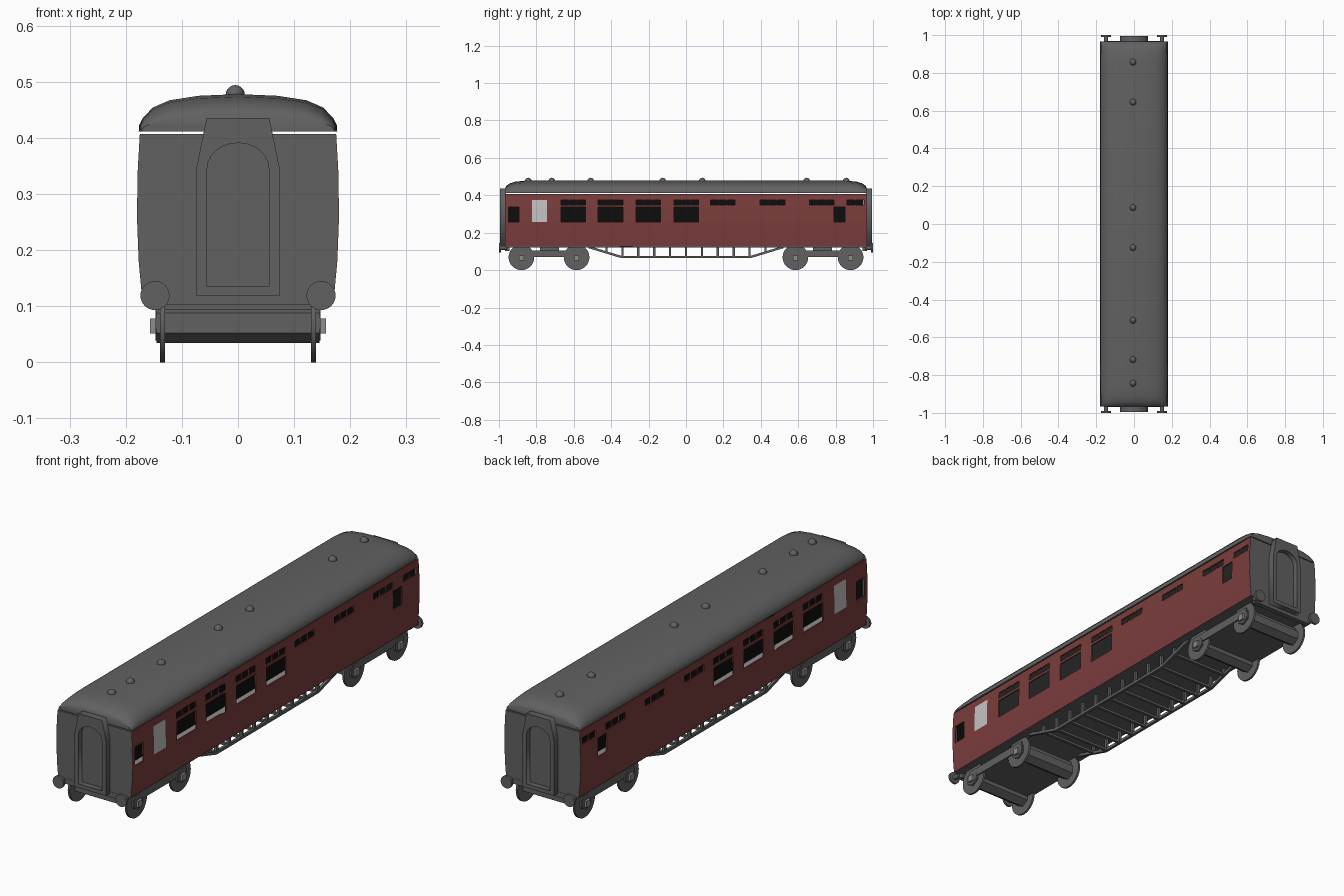
import bpy, bmesh, math
from mathutils import Vector, Matrix

if "Cube" in bpy.data.objects:
    bpy.data.objects.remove(bpy.data.objects["Cube"])


def mat(name, *c):
    m = bpy.data.materials.new(name)
    m.diffuse_color = (*c, 1)
    m.use_nodes = True
    m.node_tree.nodes["Principled BSDF"].inputs["Base Color"].default_value = m.diffuse_color
    return m


RED = mat("maroon paint", 0.20, 0.046, 0.046)
GREY = mat("dark grey", 0.12, 0.12, 0.12)
BLACK = mat("black", 0.004, 0.004, 0.004)
PALE = mat("frosted glass", 0.55, 0.55, 0.55)
LIGHT = mat("light grey", 0.27, 0.27, 0.27)


def make(name, bm, *mats, smooth=False):
    me = bpy.data.meshes.new(name)
    bm.to_mesh(me)
    bm.free()
    ob = bpy.data.objects.new(name, me)
    bpy.context.collection.objects.link(ob)
    for m in mats:
        me.materials.append(m)
    if smooth:
        bpy.ops.object.select_all(action='DESELECT')
        ob.select_set(True)
        bpy.context.view_layer.objects.active = ob
        bpy.ops.object.shade_smooth_by_angle(angle=math.radians(35))
    return ob


def add_box(bm, x0, x1, y0, y1, z0, z1):
    m = Matrix.Translation(((x0 + x1) / 2, (y0 + y1) / 2, (z0 + z1) / 2))
    bmesh.ops.create_cube(bm, size=1, matrix=m @ Matrix.Diagonal((abs(x1 - x0), abs(y1 - y0), z1 - z0, 1)))


def add_rod(bm, a, b, r, n=24, square=False):
    # cylinder (or square bar) from a to b
    a, b = Vector(a), Vector(b)
    rot = (b - a).to_track_quat('Z', 'Y').to_matrix().to_4x4()
    m = Matrix.Translation((a + b) / 2) @ rot
    if square:
        bmesh.ops.create_cube(bm, size=1, matrix=m @ Matrix.Diagonal((2 * r, 2 * r, (b - a).length, 1)))
    else:
        bmesh.ops.create_cone(bm, cap_ends=True, segments=n, radius1=r, radius2=r,
                              depth=(b - a).length, matrix=m)


def box(name, m, *d):
    bm = bmesh.new()
    add_box(bm, *d)
    return make(name, bm, m)


# Gently bowed body profile: (height, half width)
PROFILE = [(0.126, 0.172), (0.18, 0.177), (0.257, 0.180), (0.337, 0.179), (0.407, 0.175)]


def half_width(z):
    for (z0, x0), (z1, x1) in zip(PROFILE, PROFILE[1:]):
        if z <= z1 + 1e-6:
            return x0 + (x1 - x0) * (z - z0) / (z1 - z0)
    return PROFILE[-1][1]


# Window openings: (y0, y1, z0, z1)
openings = [(-0.95, -0.893, 0.257, 0.337), (0.79, 0.85, 0.257, 0.337)]
saloon = (-0.668, -0.47, -0.267, -0.064)
openings += [(y, y + 0.132, 0.257, 0.337) for y in saloon]
for y in saloon + (0.13, 0.396, 0.66):
    openings += [(y + i * 0.0455, y + i * 0.0455 + 0.041, 0.348, 0.376) for i in range(3)]
openings += [(0.861, 0.903, 0.348, 0.376), (0.909, 0.952, 0.348, 0.376)]
frosted = (-0.823, -0.743, 0.257, 0.376)


def inside(y, z, w):
    return w[0] < y < w[1] and w[2] < z < w[3]


# Side walls: a grid of panels with the windows left out
ys = sorted({-0.966, 0.966, *[v for w in openings + [frosted] for v in w[:2]]})
zs = [0.126, 0.18, 0.257, 0.337, 0.348, 0.376, 0.407]
for s, side in ((1, "right"), (-1, "left")):
    bm = bmesh.new()
    V = [[bm.verts.new((s * half_width(z), y, z)) for z in zs] for y in ys]
    for i in range(len(ys) - 1):
        for j in range(len(zs) - 1):
            yc, zc = (ys[i] + ys[i + 1]) / 2, (zs[j] + zs[j + 1]) / 2
            if any(inside(yc, zc, w) for w in openings):
                continue
            q = [V[i][j], V[i + 1][j], V[i + 1][j + 1], V[i][j + 1]]
            f = bm.faces.new(q if s > 0 else q[::-1])
            f.material_index = 2 if inside(yc, zc, frosted) else 0
    bmesh.ops.delete(bm, geom=[v for v in bm.verts if not v.link_faces], context='VERTS')
    wall = make(side + "_wall", bm, RED, BLACK, PALE, PALE)
    mod = wall.modifiers.new("thickness", 'SOLIDIFY')
    mod.thickness, mod.offset, mod.material_offset = 0.006, -1, 1

# Interior and floor
box("inner_partition", BLACK, -0.004, 0.004, -0.95, 0.95, 0.137, 0.406)
box("inner_floor", LIGHT, -0.165, 0.165, -0.95, 0.95, 0.133, 0.137)
box("underframe_floor", GREY, -0.168, 0.168, -0.965, 0.965, 0.122, 0.133)

# Roof: arched section lofted along the length, with domed ends
arch = [(0.177, 0.0), (0.176, 0.012), (0.170, 0.024), (0.152, 0.043), (0.122, 0.056), (0.07, 0.064), (0.0, 0.067)]
section = [(-x, h) for x, h in arch] + [(x, h) for x, h in arch[-2::-1]]
stations = [(0.966, 0.42, 0.97), (0.960, 0.60, 0.98), (0.94, 0.80, 0.99), (0.91, 0.93, 0.995), (0.86, 1, 1)]
stations = [(-y, a, b) for y, a, b in stations] + stations[::-1]
bm = bmesh.new()
rings = [[bm.verts.new((x * w, y, 0.411 + h * k)) for x, h in section] for y, k, w in stations]
n = len(section)
for a, b in zip(rings, rings[1:]):
    for i in range(n):
        bm.faces.new([a[i], a[(i + 1) % n], b[(i + 1) % n], b[i]])
bm.faces.new(rings[0])
bm.faces.new(rings[-1])
bmesh.ops.recalc_face_normals(bm, faces=bm.faces)
make("roof", bm, GREY, smooth=True)

# Roof ventilators
bm = bmesh.new()
for y in (-0.843, -0.718, -0.51, -0.125, 0.087, 0.645, 0.857):
    bmesh.ops.create_uvsphere(bm, u_segments=16, v_segments=10, radius=0.017,
                              matrix=Matrix.Translation((-0.005, y, 0.477)))
make("roof_ventilators", bm, GREY, smooth=True)


def arched(w, z0, z1, top, steps=12):
    # door outline with a round head
    pts = [(-w, z0), (w, z0)]
    return pts + [(w * math.cos(t * math.pi / steps), z1 + (top - z1) * math.sin(t * math.pi / steps))
                  for t in range(steps + 1)]


def gangway(name, y):
    # flat frame with a round-headed doorway
    cu = bpy.data.curves.new(name, 'CURVE')
    cu.dimensions, cu.fill_mode, cu.extrude = '2D', 'BOTH', 0.016
    outer = [(-0.074, 0.118), (0.074, 0.118), (0.074, 0.347), (0.056, 0.435), (-0.056, 0.435), (-0.074, 0.347)]
    for pts in (outer, arched(0.055, 0.135, 0.345, 0.391)):
        sp = cu.splines.new('POLY')
        sp.points.add(len(pts) - 1)
        for p, (x, z) in zip(sp.points, pts):
            p.co = (x, z, 0, 1)
        sp.use_cyclic_u = True
    ob = bpy.data.objects.new(name, cu)
    bpy.context.collection.objects.link(ob)
    ob.rotation_euler.x = math.pi / 2
    ob.location.y = y
    cu.materials.append(GREY)
    bpy.ops.object.select_all(action='DESELECT')
    ob.select_set(True)
    bpy.context.view_layer.objects.active = ob
    bpy.ops.object.convert(target='MESH')


for e, end in ((-1, "front"), (1, "back")):
    # End wall following the body profile
    bm = bmesh.new()
    outline = [(x - 0.001, z) for z, x in PROFILE] + [(0.001 - x, z) for z, x in PROFILE[::-1]]
    f = bm.faces.new([bm.verts.new((x, e * 0.967, z)) for x, z in outline])
    g = bmesh.ops.extrude_face_region(bm, geom=[f])
    bmesh.ops.translate(bm, vec=(0, -e * 0.012, 0), verts=[v for v in g['geom'] if isinstance(v, bmesh.types.BMVert)])
    bmesh.ops.recalc_face_normals(bm, faces=bm.faces)
    make(end + "_end_wall", bm, GREY)
    box(end + "_inner_lining", BLACK, -0.165, 0.165, e * 0.951, e * 0.954, 0.137, 0.406)
    gangway(end + "_gangway", e * 0.979)
    box(end + "_gangway_door", GREY, -0.06, 0.06, e * 0.964, e * 0.972, 0.13, 0.395)
    box(end + "_headstock", GREY, -0.147, 0.147, e * 0.945, e * 0.968, 0.103, 0.126)

    # Buffers
    bm = bmesh.new()
    for x in (-0.148, 0.148):
        add_rod(bm, (x, e * 0.96, 0.119), (x, e * 0.992, 0.119), 0.011, 12)
        add_rod(bm, (x, e * 0.99, 0.119), (x, e * 1.0, 0.119), 0.026)
    make(end + "_buffers", bm, GREY, smooth=True)

    # Bogie: frame slab, hexagonal axle housings, wheels and axle boxes
    box(end + "_bogie_frame", GREY, -0.145, 0.145, e * 0.56, e * 0.90, 0.07, 0.106)
    box(end + "_bogie_pivot", GREY, -0.08, 0.08, e * 0.68, e * 0.78, 0.10, 0.125)
    axles, wheels, boxes = bmesh.new(), bmesh.new(), bmesh.new()
    for y in (e * 0.88, e * 0.585):
        add_rod(axles, (-0.145, y, 0.07), (0.145, y, 0.07), 0.036, 6)
        for s in (-1, 1):
            add_rod(wheels, (s * 0.130, y, 0.0685), (s * 0.139, y, 0.0685), 0.0685, 32)
            add_rod(wheels, (s * 0.139, y, 0.0685), (s * 0.147, y, 0.0685), 0.03, 20)
            add_box(boxes, s * 0.14, s * 0.157, y - 0.013, y + 0.013, 0.051, 0.078)
    make(end + "_axles", axles, GREY)
    make(end + "_wheels", wheels, GREY, smooth=True)
    make(end + "_axle_boxes", boxes, LIGHT)

# Truss underframe: two side trusses joined by cross bars
bm = bmesh.new()
for x in (-0.135, 0.135):
    path = [(x, -0.52, 0.123), (x, -0.345, 0.07), (x, 0.345, 0.07), (x, 0.52, 0.123)]
    for a, b in zip(path, path[1:]):
        add_rod(bm, a, b, 0.006, square=True)
    for i in range(11):
        y = -0.425 + 0.085 * i
        z = 0.07 if abs(y) < 0.345 else 0.095
        add_box(bm, x - 0.006, x + 0.006, y - 0.006, y + 0.006, z, 0.125)
        if x > 0:
            add_box(bm, -x, x, y - 0.006, y + 0.006, z - 0.005, z + 0.005)
make("truss_underframe", bm, GREY)
